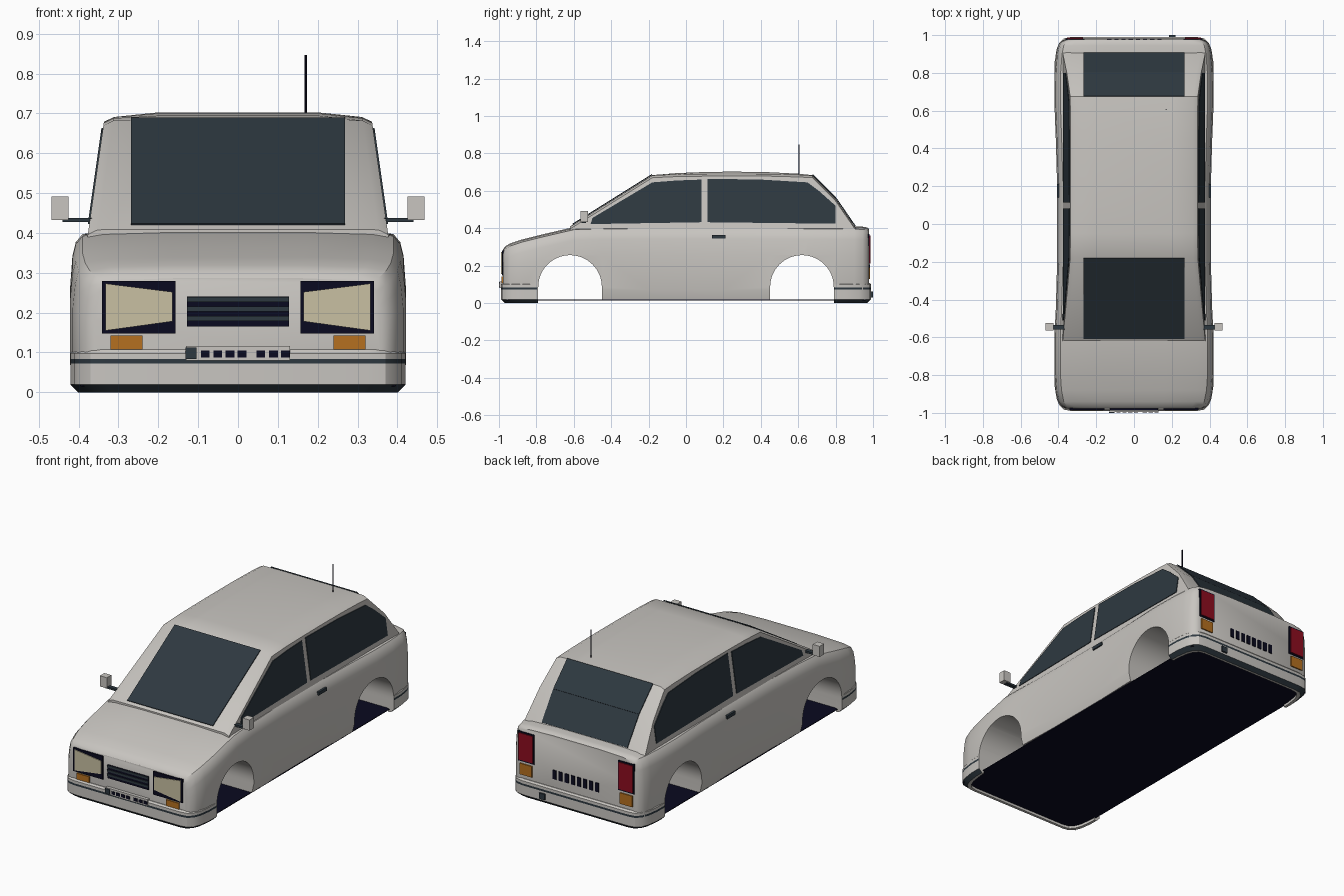
import bpy, bmesh, math
from mathutils import Vector

if "Cube" in bpy.data.objects:
    bpy.data.objects.remove(bpy.data.objects["Cube"], do_unlink=True)


def material(name, r, g, b):
    m = bpy.data.materials.new(name)
    m.use_nodes = True
    m.diffuse_color = (r, g, b, 1)
    m.node_tree.nodes["Principled BSDF"].inputs["Base Color"].default_value = (r, g, b, 1)
    return m


PAINT = material("warm_grey_paint", 0.58, 0.56, 0.53)
GLASS = material("dark_slate", 0.027, 0.04, 0.051)
BLACK = material("navy_black", 0.003, 0.003, 0.014)
LENS = material("cream_lens", 0.58, 0.53, 0.36)
AMBER = material("amber", 0.46, 0.16, 0.014)
RED = material("deep_red", 0.27, 0.004, 0.014)
SIDES = ((1, "left"), (-1, "right"))


def finish(name, bm, *mats, smooth=False):
    bmesh.ops.recalc_face_normals(bm, faces=bm.faces)
    mesh = bpy.data.meshes.new(name)
    bm.to_mesh(mesh)
    bm.free()
    ob = bpy.data.objects.new(name, mesh)
    bpy.context.collection.objects.link(ob)
    for m in mats:
        mesh.materials.append(m)
    if smooth:
        shade(ob)
    return ob


def shade(ob):
    bpy.ops.object.select_all(action="DESELECT")
    ob.select_set(True)
    bpy.context.view_layer.objects.active = ob
    bpy.ops.object.shade_smooth_by_angle(angle=math.radians(32))


def loft(bm, rings):
    """Skin closed rings of points and cap both ends."""
    vs = [[bm.verts.new(p) for p in ring] for ring in rings]
    n = len(vs[0])
    strips = []
    for a, b in zip(vs, vs[1:]):
        strips.append([bm.faces.new((a[i], a[(i + 1) % n], b[(i + 1) % n], b[i]))
                       for i in range(n)])
    bm.faces.new(vs[0])
    bm.faces.new(vs[-1])
    return strips


def prism(name, points, offset, mat):
    bm = bmesh.new()
    off = Vector(offset)
    loft(bm, [points, [Vector(p) + off for p in points]])
    return finish(name, bm, mat)


def box(name, x0, x1, y0, y1, z0, z1, mat):
    pts = [(x0, y0, z0), (x1, y0, z0), (x1, y0, z1), (x0, y0, z1)]
    return prism(name, pts, (0, y1 - y0, 0), mat)


def mirrored_ring(half, y):
    return [(x, y, z) for x, z in half] + [(-x, y, z) for x, z in reversed(half)]


# Lower body: stations of y, half width, top height
def body_half(w, t):
    return [(.97 * w, .02), (w, .07), (w, .62 * t), (.985 * w, t - .07), (.965 * w, t - .035),
            (.925 * w, t - .015), (.8 * w, t - .006), (.4 * w, t - .001)]


stations = [(-.978, .36, .288), (-.968, .382, .303), (-.94, .402, .32), (-.88, .415, .34),
            (-.78, .422, .365), (-.6, .422, .407), (-.45, .414, .411), (-.2, .407, .413),
            (.2, .407, .413), (.45, .414, .413), (.65, .422, .412), (.8, .42, .411),
            (.9, .412, .41), (.945, .402, .409), (.968, .385, .405), (.978, .365, .398)]
bm = bmesh.new()
loft(bm, [mirrored_ring(body_half(w, t), y) for y, w, t in stations])
body = finish("lower_body", bm, PAINT)

# Wheel arches cut straight through the body
for yc in (-.62, .62):
    arch = [(-.6, yc + .17 * math.cos(a), .086 + .17 * math.sin(a))
            for a in (math.pi * i / 28 for i in range(29))]
    arch += [(-.6, yc - .17, -.1), (-.6, yc + .17, -.1)]
    cutter = prism("arch_cutter", arch, (1.2, 0, 0), PAINT)
    cutter.hide_render = True
    cut = body.modifiers.new("arch", "BOOLEAN")
    cut.object, cut.solver = cutter, "EXACT"
    bpy.context.view_layer.objects.active = body
    bpy.ops.object.modifier_apply(modifier=cut.name)
    bpy.data.objects.remove(cutter, do_unlink=True)
shade(body)
box("floor", -.395, .395, -.96, .96, .014, .018, BLACK)


# Cabin: stations of y, roof height, crown
def side_x(z):
    return .375 - .04 * (z - .41) / .28


def cabin_half(z, crown):
    e = z - crown - .012
    return [(side_x(.37), .37), (side_x(e), e), (side_x(e) - .025, z - crown),
            (.2, z - crown * .35)]


roof = [(-.62, .41, .002), (-.18, .685, .003), (-.05, .698, .01), (.1, .706, .016),
        (.25, .709, .018), (.45, .704, .014), (.6, .694, .008), (.675, .685, .003),
        (.8, .56, .003), (.91, .40, .002)]
bm = bmesh.new()
loft(bm, [mirrored_ring(cabin_half(z, c), y) for y, z, c in roof])
finish("cabin", bm, PAINT, smooth=True)


# Sloping glass follows the cabin profile
def slope_glass(name, a, b, hw=.268):
    n = Vector((0, a[1] - b[1], b[0] - a[0])).normalized() * .005
    pts = [(-hw, *a), (hw, *a), (hw, *b), (-hw, *b)]
    prism(name, pts, n, GLASS)


slope_glass("windscreen", (-.605, .4194), (-.18, .685))
slope_glass("rear_window_upper", (.675, .685), (.8, .56))
slope_glass("rear_window_lower", (.8, .56), (.903, .41))

front_pane = [(-.51, .422), (-.5, .455), (-.18, .645), (-.05, .655), (.082, .66), (.082, .432)]
rear_pane = [(.115, .432), (.115, .664), (.4, .66), (.65, .645), (.71, .6), (.8, .52), (.8, .424)]
for s, side in SIDES:
    for label, pane in (("front", front_pane), ("rear", rear_pane)):
        prism(f"{side}_{label}_window", [(s * side_x(z), y, z) for y, z in pane],
              (s * .004, 0, 0), GLASS)
    # Door handles and wing mirrors
    box(f"{side}_door_handle", s * .395, s * .408, .14, .212, .345, .364, GLASS)
    box(f"{side}_mirror_arm", s * .35, s * .44, -.558, -.535, .427, .438, GLASS)
    box(f"{side}_mirror", s * .425, s * .468, -.565, -.525, .432, .492, PAINT)

# Bumpers: a profile swept round each end, dark below and along a stripe
profile = [(.02, 0), (0, .02), (0, .072), (0, .083), (0, .098), (.008, .107),
           (.035, .107), (.035, 0)]
plan = [(.421, .79), (.42, .86), (.41, .925), (.395, .96), (.37, .983), (.33, .99)]
path = plan + [(-x, y) for x, y in reversed(plan)]
for s, end in ((-1, "front"), (1, "rear")):
    bm = bmesh.new()
    rings = [[(x * (1 - d / .42), s * (y - d * (y > .8)), z) for d, z in profile]
             for x, y in path]
    for strip in loft(bm, rings):
        strip[0].material_index = strip[2].material_index = 1
    finish(f"{end}_bumper", bm, PAINT, GLASS, smooth=True)

# Front lamps
for s, side in SIDES:
    box(f"{side}_headlamp_frame", s * .157, s * .342, -.984, -.972, .148, .28, BLACK)
    lens = [(s * .165, -.984, .178), (s * .332, -.984, .155),
            (s * .332, -.984, .273), (s * .165, -.984, .252)]
    prism(f"{side}_headlamp_lens", lens, (0, -.004, 0), LENS)
    box(f"{side}_indicator", s * .24, s * .32, -.986, -.972, .108, .142, AMBER)
    # Tail lamps
    box(f"{side}_tail_lamp_frame", s * .262, s * .363, .972, .982, .202, .37, BLACK)
    box(f"{side}_tail_lamp", s * .27, s * .355, .982, .987, .21, .362, RED)
    box(f"{side}_rear_indicator", s * .275, s * .352, .972, .985, .128, .19, AMBER)

# Grille with slats
box("grille", -.128, .128, -.984, -.974, .165, .24, BLACK)
for i in range(3):
    z = .179 + i * .024
    box(f"grille_slat_{i + 1}", -.128, .128, -.988, -.984, z, z + .012, GLASS)

# Front and rear plates with plain blocks
box("front_plate", -.13, .13, -.996, -.975, .08, .116, PAINT)
box("front_plate_badge", -.132, -.104, -1, -.996, .083, .112, GLASS)
for i, x in enumerate((-.082, -.051, -.02, .01, .057, .089, .119)):
    box(f"front_plate_block_{i + 1}", x - .011, x + .011, -.999, -.996, .088, .105, BLACK)
for i in range(8):
    x = .135 - i * .038
    box(f"rear_plate_block_{i + 1}", x - .011, x + .011, .976, .983, .155, .205, BLACK)

# Exhaust block and aerial
box("exhaust", .185, .22, .98, 1, .03, .062, GLASS)
bm = bmesh.new()
loft(bm, [[(.17 + .003 * math.cos(a), .605 + .003 * math.sin(a), z)
           for a in (math.tau * i / 8 for i in range(8))] for z in (.68, .847)])
finish("aerial", bm, BLACK)
